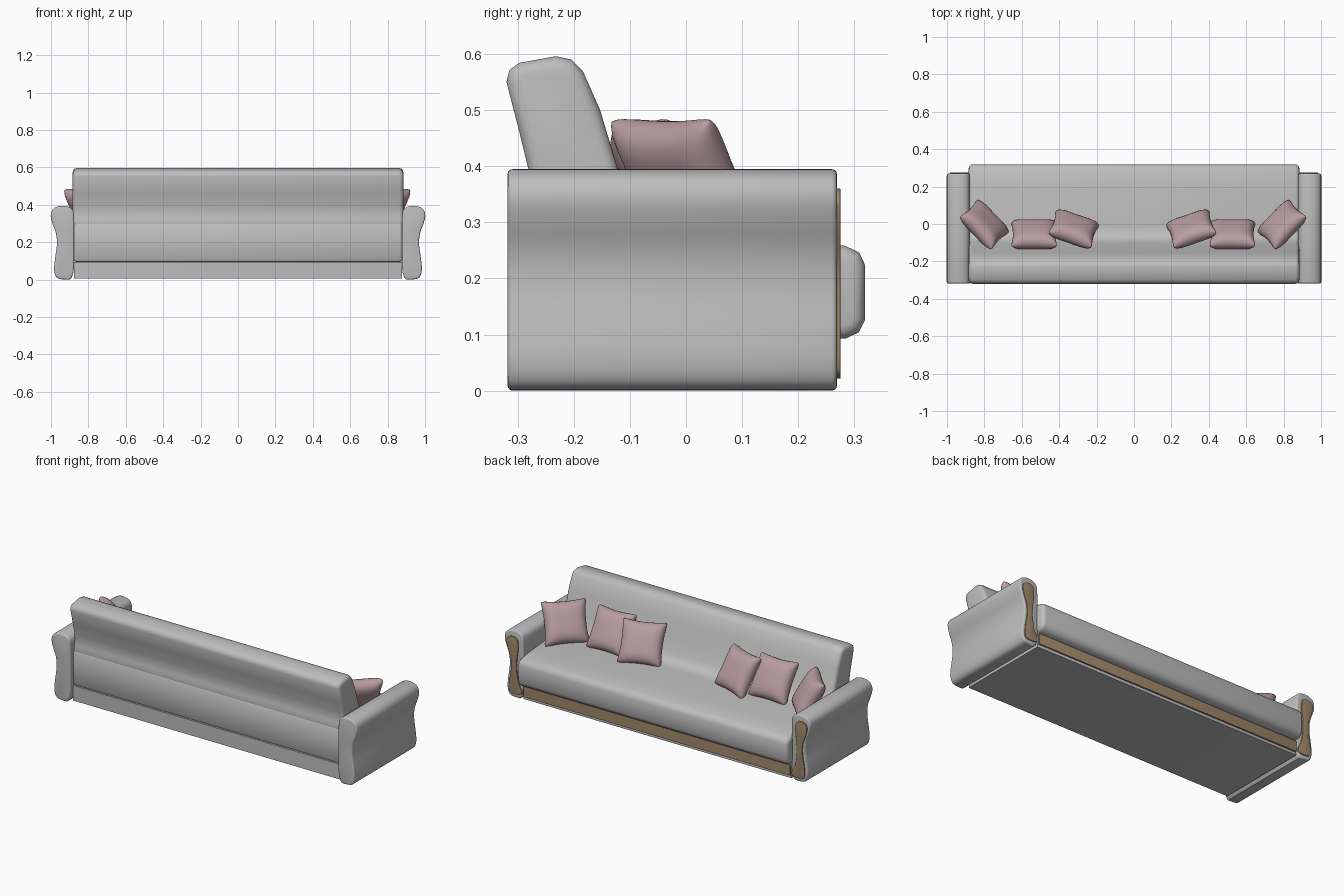
import bpy, bmesh, math
from mathutils import Matrix, Vector

if "Cube" in bpy.data.objects:
    bpy.data.objects.remove(bpy.data.objects["Cube"])


def material(name, rgb):
    m = bpy.data.materials.new(name)
    m.diffuse_color = (*rgb, 1)
    m.use_nodes = True
    m.node_tree.nodes["Principled BSDF"].inputs["Base Color"].default_value = m.diffuse_color
    return m


GREY = material("grey fabric", (0.51, 0.51, 0.51))
PINK = material("dusty pink fabric", (0.48, 0.335, 0.352))
WOOD = material("brown wood", (0.36, 0.25, 0.15))


def finish(bm, name, mat, angle=40):
    bmesh.ops.recalc_face_normals(bm, faces=bm.faces)
    me = bpy.data.meshes.new(name)
    bm.to_mesh(me)
    bm.free()
    me.materials.append(mat)
    for p in me.polygons:
        p.use_smooth = True
    me.set_sharp_from_angle(angle=math.radians(angle))
    ob = bpy.data.objects.new(name, me)
    bpy.context.collection.objects.link(ob)
    return ob


def chaikin(pts, times):
    for _ in range(times):
        out = []
        for i, a in enumerate(pts):
            b = pts[(i + 1) % len(pts)]
            out += [(a[0] * .75 + b[0] * .25, a[1] * .75 + b[1] * .25),
                    (a[0] * .25 + b[0] * .75, a[1] * .25 + b[1] * .75)]
        pts = out
    return pts


def inset(pts, d):
    """Move a closed counter-clockwise outline inwards by d."""
    out = []
    for i, p in enumerate(pts):
        p = Vector(p)
        e1 = (p - Vector(pts[i - 1])).normalized()
        e2 = (Vector(pts[(i + 1) % len(pts)]) - p).normalized()
        n = Vector((-e1.y - e2.y, e1.x + e2.x)).normalized()
        c = max(0.6, n.dot(Vector((-e1.y, e1.x))))
        out.append(p + n * d / c)
    return out


def extrude(name, pts, lo, hi, r, mat, axis):
    """Sweep an outline from lo to hi along x or y, with rounded ends."""
    area = sum(a[0] * b[1] - b[0] * a[1] for a, b in zip(pts, pts[1:] + pts[:1]))
    if area < 0:
        pts = pts[::-1]
    bm = bmesh.new()
    steps = [(r * (1 - math.sin(t)), r * (1 - math.cos(t)))
             for t in (0, math.pi / 6, math.pi / 3, math.pi / 2)]
    levels = [(lo + b, a) for a, b in steps] + [(hi - b, a) for a, b in steps[::-1]]
    rings = []
    for pos, d in levels:
        ring = inset(pts, d)
        rings.append([bm.verts.new((pos, p[0], p[1]) if axis == 'x' else (p[0], pos, p[1]))
                      for p in ring])
    n = len(pts)
    for a, b in zip(rings, rings[1:]):
        for i in range(n):
            j = (i + 1) % n
            bm.faces.new((a[i], a[j], b[j], b[i]))
    bm.faces.new(rings[0])
    bm.faces.new(rings[-1])
    return finish(bm, name, mat)


# Base and front wooden rail
extrude("base", [(-.29, .005), (.266, .005), (.266, .094), (-.29, .094)],
        -.878, .878, .004, GREY, 'x')
extrude("front_rail", [(.26, .022), (.275, .022), (.275, .084), (.26, .084)],
        -.872, .872, .002, WOOD, 'x')

# Seat cushion (outline in y, z)
seat = [(-.272, .094), (.285, .093), (.308, .104), (.319, .126), (.319, .224),
        (.309, .246), (.284, .258), (.2, .269), (.08, .279), (-.03, .285),
        (-.2, .29), (-.26, .304), (-.282, .302), (-.29, .29), (-.29, .108), (-.284, .097)]
extrude("seat", seat, -.884, .884, .022, GREY, 'x')

# Leaning backrest, flaring softly into the seat
back = [(-.01, .26), (-.01, .2835), (-.04, .287), (-.064, .295), (-.082, .312), (-.094, .335),
        (-.12, .39), (-.153, .5), (-.184, .57), (-.204, .59),
        (-.232, .596), (-.298, .584), (-.315, .571), (-.32, .55), (-.298, .465),
        (-.281, .395), (-.278, .36), (-.281, .33), (-.288, .306), (-.28, .27)]
extrude("backrest", back, -.884, .884, .022, GREY, 'x')

# Armrests with wooden front plates (outlines in x, z for the right side)
arm = [(.876, 0), (.876, .2), (.876, .34), (.884, .38), (.92, .395), (.96, .394), (.992, .378),
       (1.004, .345), (.993, .3), (.972, .25), (.966, .19), (.979, .11), (.985, .05),
       (.972, .008), (.94, 0)]
plate = [(.885, .022), (.882, .055), (.906, .09), (.917, .16), (.916, .23), (.906, .29),
         (.908, .345), (.93, .36), (.962, .36), (.986, .338), (.976, .285), (.953, .23),
         (.951, .17), (.965, .1), (.97, .04), (.955, .022)]
for side, s in (("right", 1), ("left", -1)):
    extrude(side + "_arm", [(s * x, z) for x, z in chaikin(arm, 2)],
            -.318, .269, .009, GREY, 'y')
    extrude(side + "_arm_plate", [(s * x, z) for x, z in chaikin(plate, 2)],
            .262, .275, .001, WOOD, 'y')


# Puffy square pillows with softly pinched corners
def pillow(name, x, y, yaw):
    n, half, thick = 16, .126, .05
    bm = bmesh.new()
    for sgn in (1, -1):
        grid = []
        for i in range(n + 1):
            u = math.sin((i / n - .5) * math.pi)
            row = []
            for j in range(n + 1):
                v = math.sin((j / n - .5) * math.pi)
                puff = max(0, (1 - u ** 4) * (1 - v ** 4)) ** .5
                blunt = 1 - .05 * (u * v) ** 8
                row.append(bm.verts.new((half * u * blunt * (1 - .1 * (1 - v * v)),
                                         sgn * thick * puff,
                                         half * v * blunt * (1 - .1 * (1 - u * u)))))
            grid.append(row)
        for i in range(n):
            for j in range(n):
                bm.faces.new((grid[i][j], grid[i + 1][j], grid[i + 1][j + 1], grid[i][j + 1]))
    bmesh.ops.remove_doubles(bm, verts=bm.verts, dist=1e-5)
    m = (Matrix.Translation((x, y, .377)) @ Matrix.Rotation(math.radians(yaw), 4, 'Z')
         @ Matrix.Rotation(math.radians(31), 4, 'X'))
    bm.transform(m)
    finish(bm, name, PINK, 180)


for side, s, dx in (("right", 1, 0), ("left", -1, .008)):
    pillow(side + "_corner_pillow", s * (.792 + dx), -.003, s * 46)
    pillow(side + "_middle_pillow", s * (.526 + dx), -.055, 0)
    pillow(side + "_inner_pillow", s * (.306 + dx * 2), -.027, s * 19)
